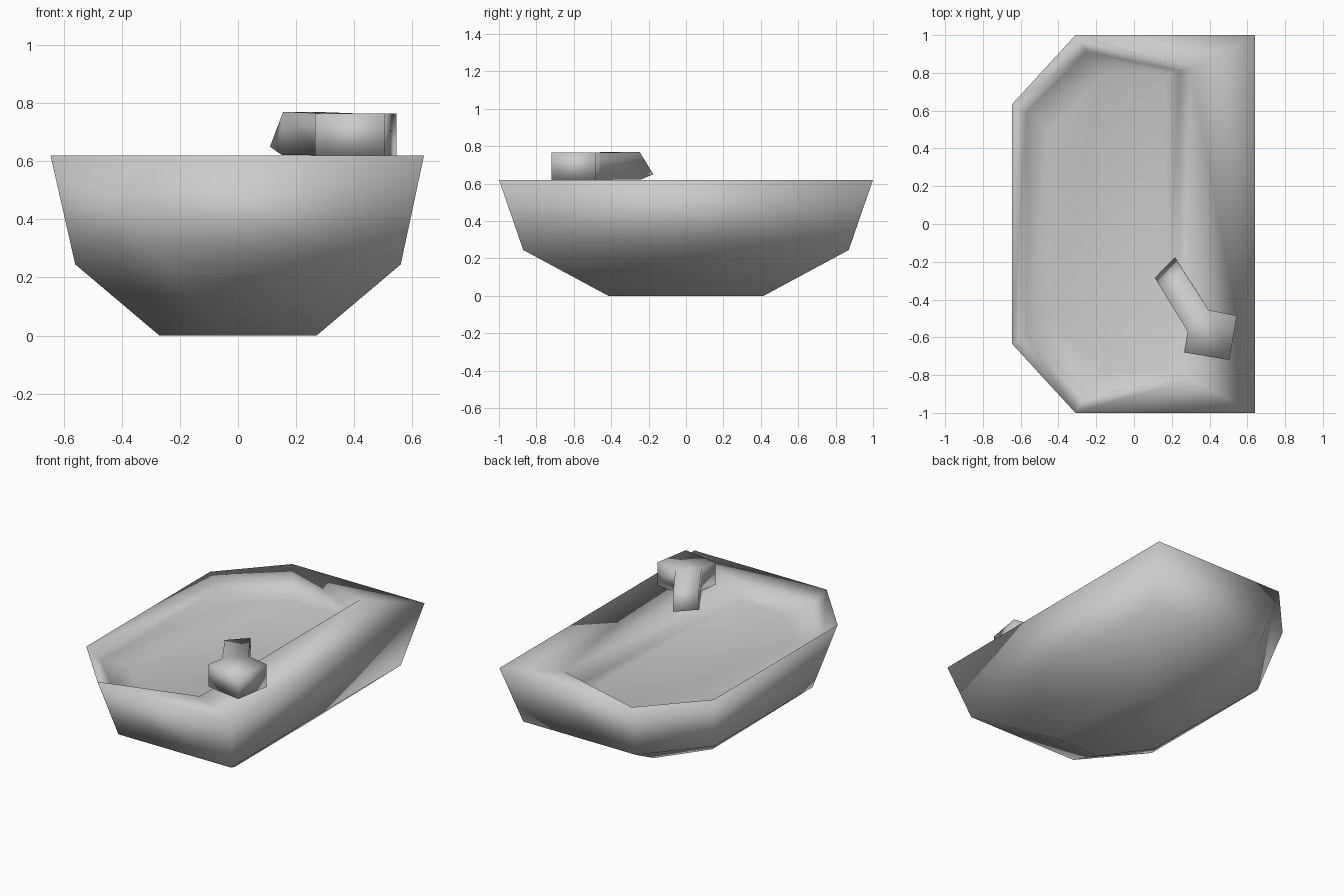
import bpy
import bmesh

cube = bpy.data.objects.get("Cube")
if cube:
    bpy.data.objects.remove(cube, do_unlink=True)

# Single grey for tub and tap
grey = bpy.data.materials.new("plain_grey")
grey.use_nodes = True
colour = (0.6, 0.6, 0.6, 1)
grey.diffuse_color = colour
grey.node_tree.nodes["Principled BSDF"].inputs["Base Color"].default_value = colour


def finish(bm, name):
    bmesh.ops.recalc_face_normals(bm, faces=bm.faces)
    mesh = bpy.data.meshes.new(name)
    bm.to_mesh(mesh)
    bm.free()
    mesh.materials.append(grey)
    for face in mesh.polygons:
        face.use_smooth = True
    obj = bpy.data.objects.new(name, mesh)
    bpy.context.collection.objects.link(obj)
    return obj


def ring(bm, points, z):
    return [bm.verts.new((x, y, z)) for x, y in points]


def bridge(bm, lower, upper, skip=()):
    n = len(lower)
    for i in range(n):
        if i not in skip:
            j = (i + 1) % n
            bm.faces.new((lower[i], lower[j], upper[j], upper[i]))


def mirrored(half):
    """Complete a loop by reflecting its back half to the front."""
    return half + [(x, -y) for x, y in reversed(half)]


# Outer shell: rim, waist and base outlines
RIM_Z = 0.62
bm = bmesh.new()
base = ring(bm, mirrored([(-0.27, 0.12), (-0.06, 0.415), (0.27, 0.415)]), 0)
waist = ring(bm, mirrored([(-0.56, 0.5), (-0.25, 0.87), (0.56, 0.87)]), 0.245)
rim = ring(bm, mirrored([(-0.645, 0.635), (-0.31, 1.0), (0.64, 1.0)]), RIM_Z)
bridge(bm, base, waist)
bridge(bm, waist, rim)
bm.faces.new(base)

# Flat ledge on the tap side, tapering to nothing at the chamfers
ledge_back, ledge_front = ring(bm, [(0.3, 0.82), (0.3, -0.82)], RIM_Z)
bm.faces.new((rim[1], rim[2], ledge_back))
bm.faces.new((rim[2], rim[3], ledge_back))
bm.faces.new((rim[3], ledge_front, ledge_back))
bm.faces.new((rim[3], rim[4], ledge_front))

# Shallow basin: sloping lip, then a gently dished floor
opening = [rim[0], rim[1], ledge_back, ledge_front, rim[4], rim[5]]
lip = ring(bm, mirrored([(-0.57, 0.59), (-0.25, 0.91), (0.24, 0.812)]), 0.53)
floor = ring(bm, mirrored([(-0.45, 0.5), (-0.16, 0.79), (0.17, 0.79)]), 0.505)
bridge(bm, opening, lip)
bridge(bm, lip, floor)
bm.faces.new(floor)
finish(bm, "tub")

# Tap: a turned block with one corner drawn out into the spout
bm = bmesh.new()
block = [(0.265, -0.68), (0.505, -0.72), (0.545, -0.485),
         (0.395, -0.455), (0.285, -0.57)]
low, high = ring(bm, block, RIM_Z), ring(bm, block, 0.765)
bridge(bm, low, high, skip=[3])
bm.faces.new(low)
bm.faces.new(high)

# Spout sides follow one profile, ending in a slanted tip
profile = [(0.155, -0.358, 0.77), (0.11, -0.285, 0.65), (0.15, -0.35, 0.622)]
near = [bm.verts.new(p) for p in profile]
far = [bm.verts.new((x + 0.107, y + 0.11, z)) for x, y, z in profile]
near_side = [high[4]] + near + [low[4]]
far_side = [high[3]] + far + [low[3]]
for i in range(4):
    bm.faces.new((near_side[i], near_side[i + 1], far_side[i + 1], far_side[i]))
bm.faces.new(near_side)
bm.faces.new(far_side)
finish(bm, "tap")
